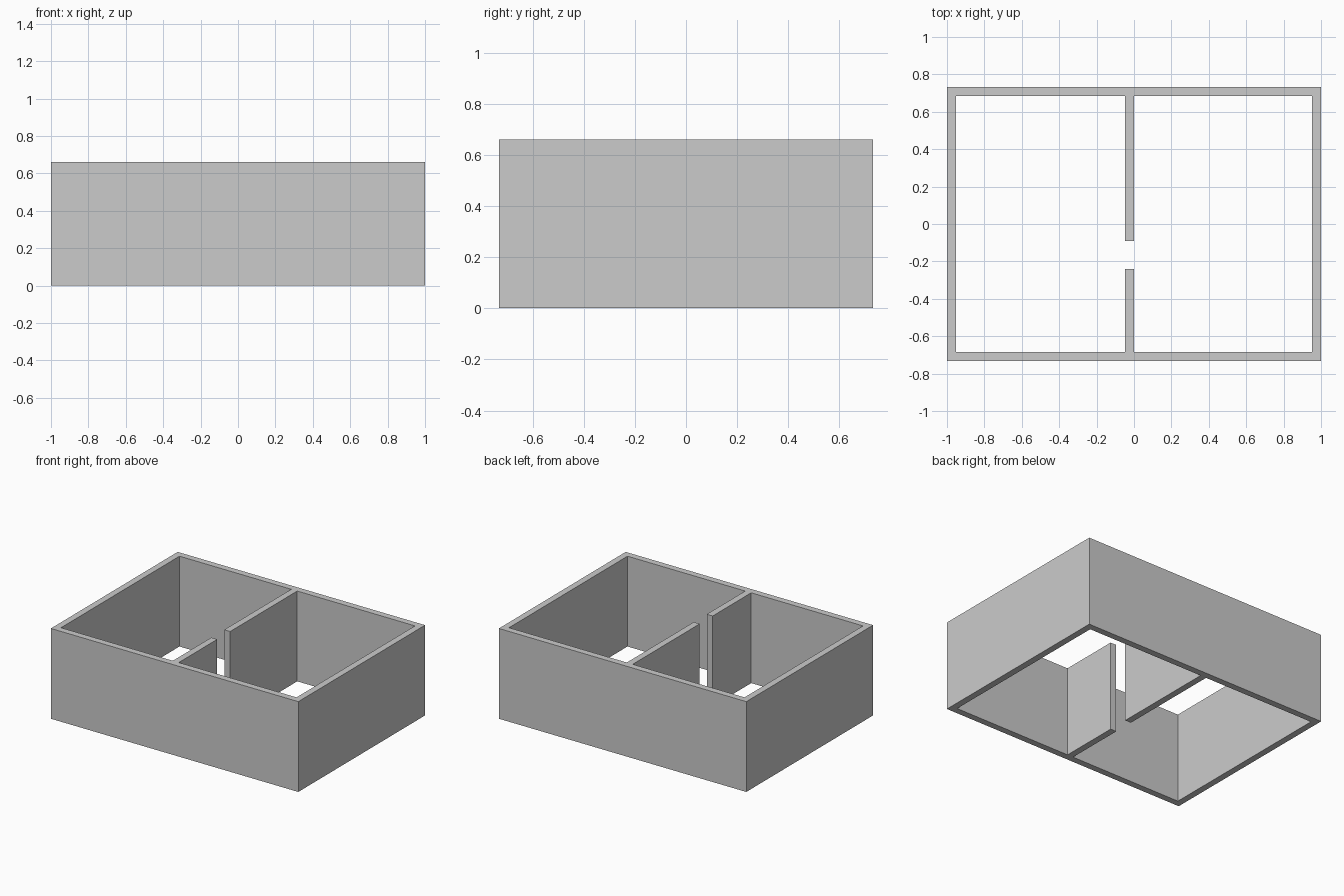
import bpy, bmesh

if "Cube" in bpy.data.objects:
    bpy.data.objects.remove(bpy.data.objects["Cube"])

X, Y, H = 1.0, 0.732, 0.66          # half width, half depth, height
T = 0.048                           # wall thickness
PX0, PX1 = -T, 0.0                  # partition sides
GAP0, GAP1 = -0.24, -0.09           # doorway in the partition
ix, iy = X - T, Y - T

# Floor plan: outer outline, and the room outline running round both partition stubs
outer = [(-X, -Y), (X, -Y), (X, Y), (-X, Y)]
rooms = [(-ix, -iy), (PX0, -iy), (PX0, GAP0), (PX1, GAP0), (PX1, -iy), (ix, -iy),
         (ix, iy), (PX1, iy), (PX1, GAP1), (PX0, GAP1), (PX0, iy), (-ix, iy)]

bm = bmesh.new()


def outline(points):
    verts = [bm.verts.new((x, y, 0)) for x, y in points]
    return [bm.edges.new((a, b)) for a, b in zip(verts, verts[1:] + verts[:1])]


# Fill the plan between the outlines and raise it to wall height
edges = outline(outer) + outline(rooms)
bmesh.ops.triangle_fill(bm, edges=edges, use_beauty=True, normal=(0, 0, 1))
raised = bmesh.ops.extrude_face_region(bm, geom=bm.faces[:], use_keep_orig=True)
bmesh.ops.translate(bm, vec=(0, 0, H),
                    verts=[g for g in raised["geom"] if isinstance(g, bmesh.types.BMVert)])
bmesh.ops.recalc_face_normals(bm, faces=bm.faces[:])

# Two-room wall shell, open above and below
mesh = bpy.data.meshes.new("room_walls")
bm.to_mesh(mesh)
bm.free()
walls = bpy.data.objects.new("room_walls", mesh)
bpy.context.collection.objects.link(walls)
